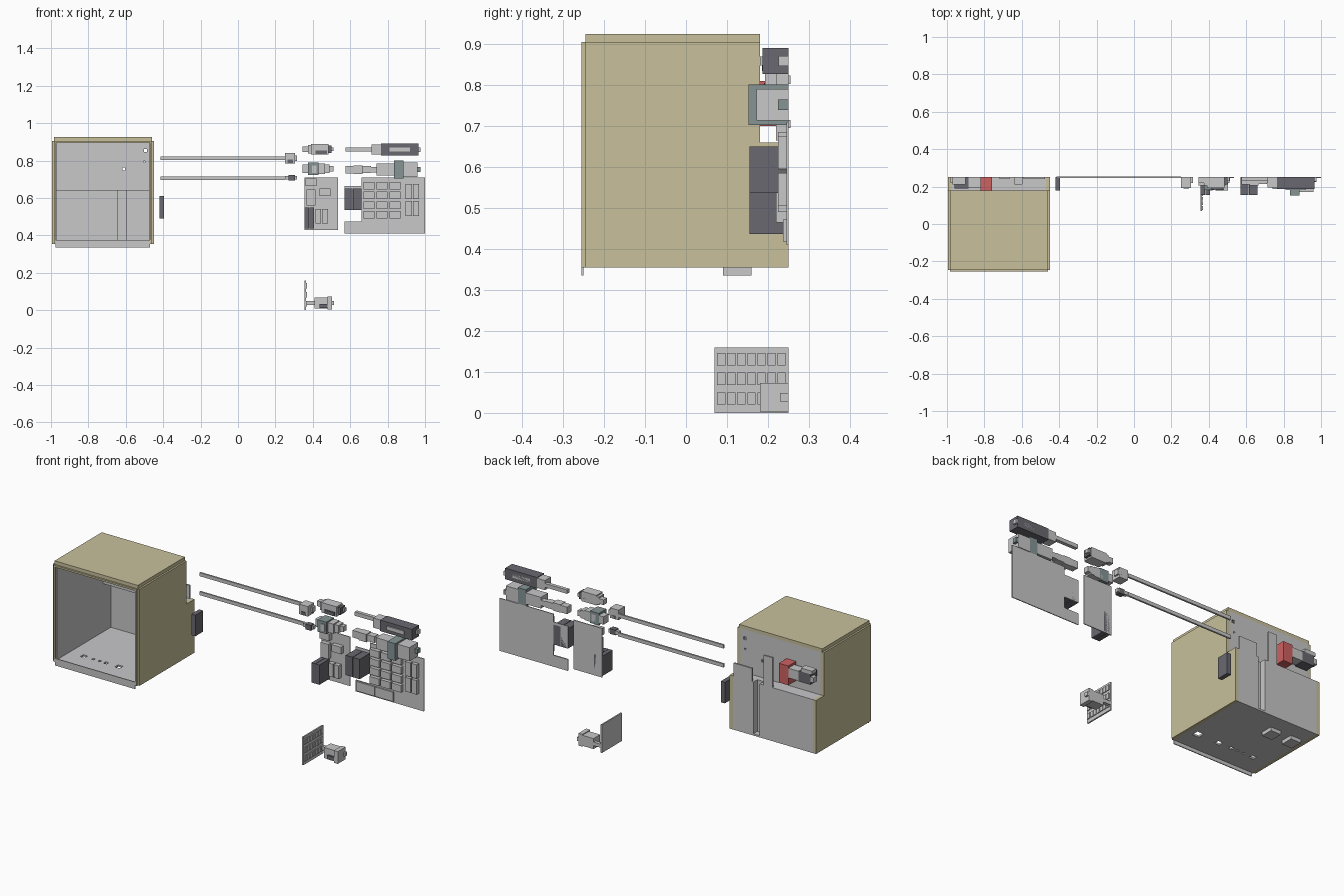
import bpy
import bmesh

cube = bpy.data.objects.get("Cube")
if cube:
    bpy.data.objects.remove(cube, do_unlink=True)

# Cabinet limits and the sheet thickness
RIGHT, LEFT = -.995, -.45
FRONT, WALL, BACK = -.245, .18, .25
BASE, LEDGE, TOP = .355, .66, .905
SHEET = .01
LIP = SHEET * 2
HALF = SHEET / 2


def material(name, red, green, blue):
    mat = bpy.data.materials.new(name)
    mat.use_nodes = True
    mat.diffuse_color = (red, green, blue, 1)
    shader = mat.node_tree.nodes["Principled BSDF"]
    shader.inputs["Base Color"].default_value = mat.diffuse_color
    return mat


TAN = material("tan", .58, .53, .33)
GREY = material("light grey", .58, .58, .59)
DARK = material("dark grey", .14, .14, .16)
TEAL = material("teal grey", .24, .3, .3)
RED = material("red", .62, .12, .12)


def side_prism(name, outline, left, right, mat):
    # Extrudes an outline in the y-z plane along x
    bm = bmesh.new()
    face = bm.faces.new([bm.verts.new((left, y, z)) for y, z in outline])
    extruded = bmesh.ops.extrude_face_region(bm, geom=[face])["geom"]
    corners = [part for part in extruded if isinstance(part, bmesh.types.BMVert)]
    bmesh.ops.translate(bm, verts=corners, vec=(right - left, 0, 0))
    bmesh.ops.recalc_face_normals(bm, faces=bm.faces)
    mesh = bpy.data.meshes.new(name)
    bm.to_mesh(mesh)
    bm.free()
    mesh.materials.append(mat)
    obj = bpy.data.objects.new(name, mesh)
    bpy.context.collection.objects.link(obj)
    return obj


def box(name, left, right, front, back, bottom, top, mat=GREY):
    outline = [(front, bottom), (back, bottom), (back, top), (front, top)]
    return side_prism(name, outline, left, right, mat)


def mounted(name, left, width, bottom, height, depth, mat=GREY):
    # Block standing forward from the common back plane
    return box(name, left, left + width, BACK - depth, BACK, bottom, bottom + height, mat)


def train(name, left, middle, pieces):
    # Row of square-section blocks; each piece gives its length, size and material
    for length, size, mat in pieces:
        mounted(name + "_block", left, length, middle - size / 2, size, size, mat)
        left += length


def cut(target, cutters):
    for cutter in cutters:
        cutter.hide_render = True
        cutter.hide_set(True)
        opening = target.modifiers.new("opening", 'BOOLEAN')
        opening.operation = 'DIFFERENCE'
        opening.solver = 'EXACT'
        opening.object = cutter


def stepped_outline(inset):
    low, ledge, top = BASE + inset, LEDGE - inset, TOP - inset
    wall, back = WALL - inset, BACK - inset
    return [(FRONT, low), (back, low), (back, ledge), (wall, ledge), (wall, top), (FRONT, top)]


# Cabinet side panels, stepped at the back, with thin grey liners
INNER_RIGHT, INNER_LEFT = RIGHT + LIP, LEFT - LIP
SIDES = (("right", RIGHT, INNER_RIGHT), ("left", LEFT, INNER_LEFT))
for side, outer, inner in SIDES:
    side_prism(f"{side}_side_panel", stepped_outline(0), outer, inner, TAN)
    middle = (RIGHT + LEFT) / 2
    liner = inner + (HALF if inner < middle else -HALF)
    side_prism(f"{side}_side_liner", stepped_outline(SHEET), inner, liner, GREY)

# Roof, ceiling liner, front frame and apron
box("roof", RIGHT + SHEET, LEFT - SHEET, FRONT, WALL, TOP, TOP + LIP, TAN)
box("ceiling_liner", INNER_RIGHT, INNER_LEFT, FRONT, WALL, TOP - HALF, TOP)
for side, outer, inner in SIDES:
    edge = (outer + inner) / 2
    box(f"{side}_frame", edge, inner, FRONT - SHEET, FRONT, BASE, TOP, TAN)
box("top_frame", INNER_RIGHT, INNER_LEFT, FRONT - SHEET, FRONT, TOP - SHEET, TOP, TAN)
box("front_apron", INNER_RIGHT, INNER_LEFT, FRONT - SHEET, FRONT - HALF,
    BASE - LIP, BASE + LIP)

# Floor with service openings, and two ducts underneath
floor = box("floor", INNER_RIGHT, INNER_LEFT, FRONT - HALF, BACK, BASE, BASE + SHEET)
cutters = []
for x, radius in ((-.525, .02), (-.66, .015), (-.74, .01), (-.78, .007), (-.82, .007), (-.88, .014)):
    y = WALL / 2 - .22
    cutters.append(box("floor_cutter", x - radius, x + radius, y - radius, y + radius,
                       BASE - LIP, BASE + LIP))
cut(floor, cutters)
for x in (-.95, -.82):
    box("floor_duct", x, x + .065, WALL / 2, WALL - LIP, BASE - LIP, BASE)

# Back walls: pierced upper sheet, ledge and lower sheet around a vertical channel
upper = box("upper_back_wall", RIGHT + SHEET, LEFT - SHEET, WALL - SHEET, WALL, LEDGE - LIP, TOP)
cutters = []
for x, z, radius in ((-.495, .855, .008), (-.5, .795, .004), (-.61, .755, .007)):
    cutters.append(box("wall_cutter", x - radius, x + radius, WALL - LIP, WALL + LIP,
                       z - radius, z + radius))
cut(upper, cutters)
CHANNEL_RIGHT, CHANNEL_LEFT, CHANNEL_FRONT = -.64, -.6, .215
for part, start, end in (("wide", INNER_RIGHT, CHANNEL_RIGHT), ("narrow", CHANNEL_LEFT, INNER_LEFT)):
    box(f"{part}_ledge", start, end, WALL - SHEET, BACK, LEDGE - SHEET, LEDGE)
    box(f"{part}_lower_wall", start, end, BACK - SHEET, BACK, BASE, LEDGE)
box("channel_ledge", CHANNEL_RIGHT, CHANNEL_LEFT, WALL, CHANNEL_FRONT, LEDGE - SHEET, LEDGE)
box("channel_base", CHANNEL_RIGHT, CHANNEL_LEFT, CHANNEL_FRONT - HALF, CHANNEL_FRONT, BASE, LEDGE)
box("channel_right_side", CHANNEL_RIGHT - HALF, CHANNEL_RIGHT, CHANNEL_FRONT - HALF,
    BACK, BASE, LEDGE)
box("channel_left_side", CHANNEL_LEFT, CHANNEL_LEFT + HALF, CHANNEL_FRONT - HALF,
    BACK, BASE, LEDGE)
mounted("low_rear_plate", -.59, .115, LEDGE, .075, SHEET)
mounted("tall_rear_plate", -.72, .055, LEDGE, .17, SHEET)

# Equipment mounted on the upper back wall
mounted("red_housing", -.82, .06, .7, .11, BACK - WALL, RED)
train("rear_pump", -.98, .77, [(LIP, .03, GREY), (.075, .06, DARK), (.065, .055, GREY)])
mounted("rear_pump_cover", -.97, .07, .8, LIP, .04)

# Side grip and two long rods with end fittings
mounted("side_grip", -.42, .025, .49, .12, BACK - WALL, DARK)
for level, z in (("upper", .813), ("lower", .705)):
    box(f"{level}_rod", LEFT + .035, BACK, BACK - HALF, BACK + HALF, z - SHEET, z + SHEET)
train("upper_rod_end", BACK, .813, [(.055, .057, GREY), (SHEET, .03, GREY)])
train("lower_rod_end", BACK, .708, [(LIP, LIP, GREY), (.035, .03, DARK), (SHEET, LIP, GREY)])
box("upper_rod_end_pad", .265, .295, BACK - .06, BACK, .787, .805, DARK)

# Middle valve assemblies
train("middle_upper_valve", .345, .86, [
    (.03, .03, GREY), (.015, .045, GREY), (.095, .057, GREY), (.015, .04, DARK), (SHEET, LIP, GREY)])
mounted("middle_upper_valve_pad", .415, .06, .835, LIP, .065, DARK)
train("middle_lower_valve", .345, .756, [
    (.03, .045, GREY), (.055, .068, TEAL), (.035, .055, GREY), (.025, .045, GREY), (LIP, .03, GREY)])
mounted("middle_lower_valve_face", .395, .025, .735, .04, .072)

# Middle control panel and its modules
mounted("middle_panel", .355, .18, .43, .28, HALF)
mounted("upper_module", .36, .06, .665, .04, .03)
mounted("side_module", .435, .06, .61, .04, .03)
mounted("tall_module", .365, .05, .56, .085, .03)
for x in (.415, .45):
    mounted("lower_module", x, .03, .465, .075, .03)
for x in (.355, .381):
    mounted("middle_dark_unit", x, .024, .437, .113, .095, DARK)

# Right panel, notched on one side, with dark units
mounted("right_panel", .66, .34, .41, .3, HALF)
mounted("right_panel_lower_tab", .57, .09, .41, .065, HALF)
mounted("right_panel_upper_tab", .57, .09, .537, .128, HALF)
for x in (.57, .616):
    mounted("right_dark_unit", x, .043, .537, .113, .095, DARK)

# Breakers and terminal blocks in rows
for row in range(4):
    for column in range(3):
        mounted("breaker", .67 + column * .07, .06, .49 + row * .052, .04, .025)
for row in range(2):
    for column in range(2):
        mounted("tall_breaker", .895 + column * .04, .034, .505 + row * .09, .08, .025)
for x in (.58, .698):
    mounted("terminal_block", x, .114, .418, .054, .013)

# Right upper actuator and right lower pump
box("actuator_rod", .575, .715, BACK - LIP, BACK, .848, .87)
train("right_actuator", .715, .859, [(.05, .055, GREY), (.2, .063, DARK), (SHEET, .024, GREY)])
mounted("actuator_face_rail", .81, .11, .848, .022, .069)
train("right_pump", .575, .752, [
    (.042, .04, GREY), (.048, .045, GREY), (.045, .036, GREY), (.03, .03, GREY),
    (.095, .064, GREY), (.05, .098, TEAL), (.075, .078, GREY), (.015, .026, TEAL)])

# Low button plate with a grid of raised keys
plate, surface = .355, .363
box("button_plate", plate, surface, .07, BACK, 0, .16)
for row in range(3):
    for column in range(7):
        y, z = .076 + column * .0245, LIP + row * .048
        box("button", surface, surface + HALF, y, y + LIP, z, z + .03)

# Low valve beside the button plate
train("low_valve", surface, .038, [
    (.045, LIP, GREY), (.07, .06, GREY), (.025, .07, GREY), (SHEET, LIP, GREY)])
mounted("low_valve_pad", .435, .043, .012, .022, .07, DARK)
